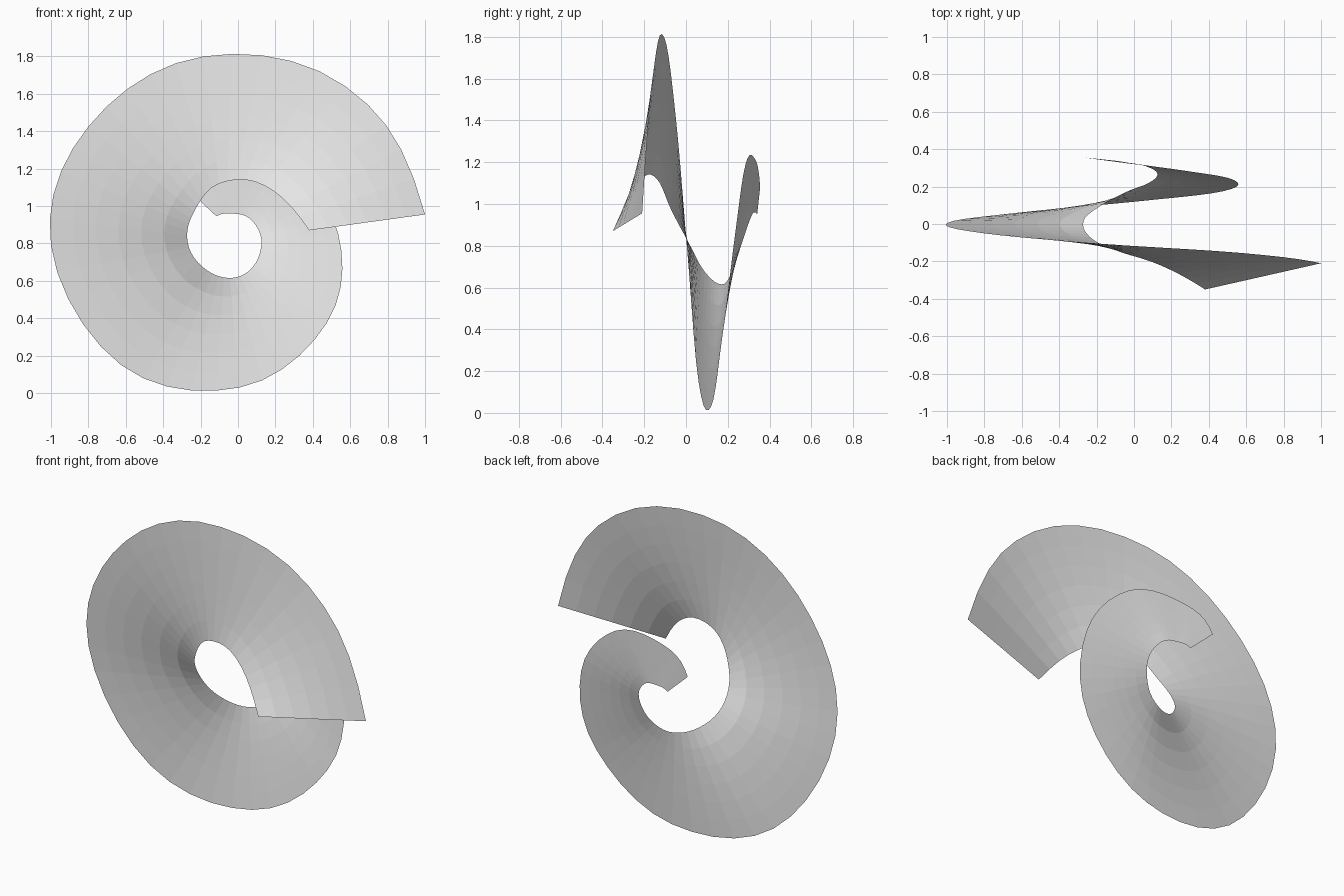
import bpy
import bmesh
from mathutils import Vector

STEPS = 5       # facets between neighbouring stations
ROWS = 6        # strips from the inner rim to the outer rim
TENSION = 0.555  # tangent scale that keeps the arcs round


def remove_default_cube():
    cube = bpy.data.objects.get("Cube")
    if cube:
        bpy.data.objects.remove(cube, do_unlink=True)


def make_material(name, color):
    material = bpy.data.materials.new(name)
    material.use_nodes = True
    material.diffuse_color = color
    shader = material.node_tree.nodes["Principled BSDF"]
    shader.inputs["Base Color"].default_value = color
    return material


def smooth_path(stations):
    """Run a rounded curve through the stations and sample it evenly."""
    points = [Vector(station) for station in stations]
    before = 3 * points[0] - 3 * points[1] + points[2]
    after = 3 * points[-1] - 3 * points[-2] + points[-3]
    padded = [before] + points + [after]
    path = []
    for a, b, c, d in zip(padded, padded[1:], padded[2:], padded[3:]):
        leave, arrive = (c - a) * TENSION, (d - b) * TENSION
        for step in range(STEPS):
            t = step / STEPS
            s = 1 - t
            path.append(b * (1 + 2 * t) * s * s + leave * t * s * s
                        + c * t * t * (3 - 2 * t) - arrive * t * t * s)
    path.append(points[-1])
    return path


def ruled_ribbon(name, inner, outer, material):
    """Span two rims with straight rulings, split into even rows."""
    bm = bmesh.new()
    grid = [[bm.verts.new(start.lerp(end, row / ROWS)) for row in range(ROWS + 1)]
            for start, end in zip(inner, outer)]
    for left, right in zip(grid, grid[1:]):
        for row in range(ROWS):
            bm.faces.new((left[row], left[row + 1], right[row + 1], right[row]))
    mesh = bpy.data.meshes.new(name)
    bm.to_mesh(mesh)
    bm.free()
    mesh.materials.append(material)
    ribbon = bpy.data.objects.new(name, mesh)
    bpy.context.collection.objects.link(ribbon)
    return ribbon


remove_default_cube()
grey = make_material("light_grey", (0.8, 0.8, 0.8, 1.0))

# Outer rim: from the wide front end, winding back to the narrow end
outer_rim = smooth_path([
    (1.0, -.21, .955), (.575, -.155, 1.64), (-.185, -.105, 1.8),
    (-.8, -.05, 1.425), (-1, .005, .79), (-.625, .06, .15),
    (.01, .12, .03), (.475, .175, .375), (.535, .235, .855),
    (.27, .285, 1.19), (-.08, .33, 1.215), (-.26, .355, 1.08)])

# Inner rim: the edge around the central opening
inner_rim = smooth_path([
    (.38, -.35, .87), (.14, -.22, 1.11), (-.1, -.14, 1.12),
    (-.235, -.07, .97), (-.27, .015, .81), (-.19, .09, .675),
    (-.045, .17, .615), (.08, .22, .675), (.125, .27, .82),
    (.06, .31, .935), (-.045, .33, .96), (-.115, .34, .945)])

# Spiral ribbon
ruled_ribbon("spiral_ribbon", inner_rim, outer_rim, grey)
